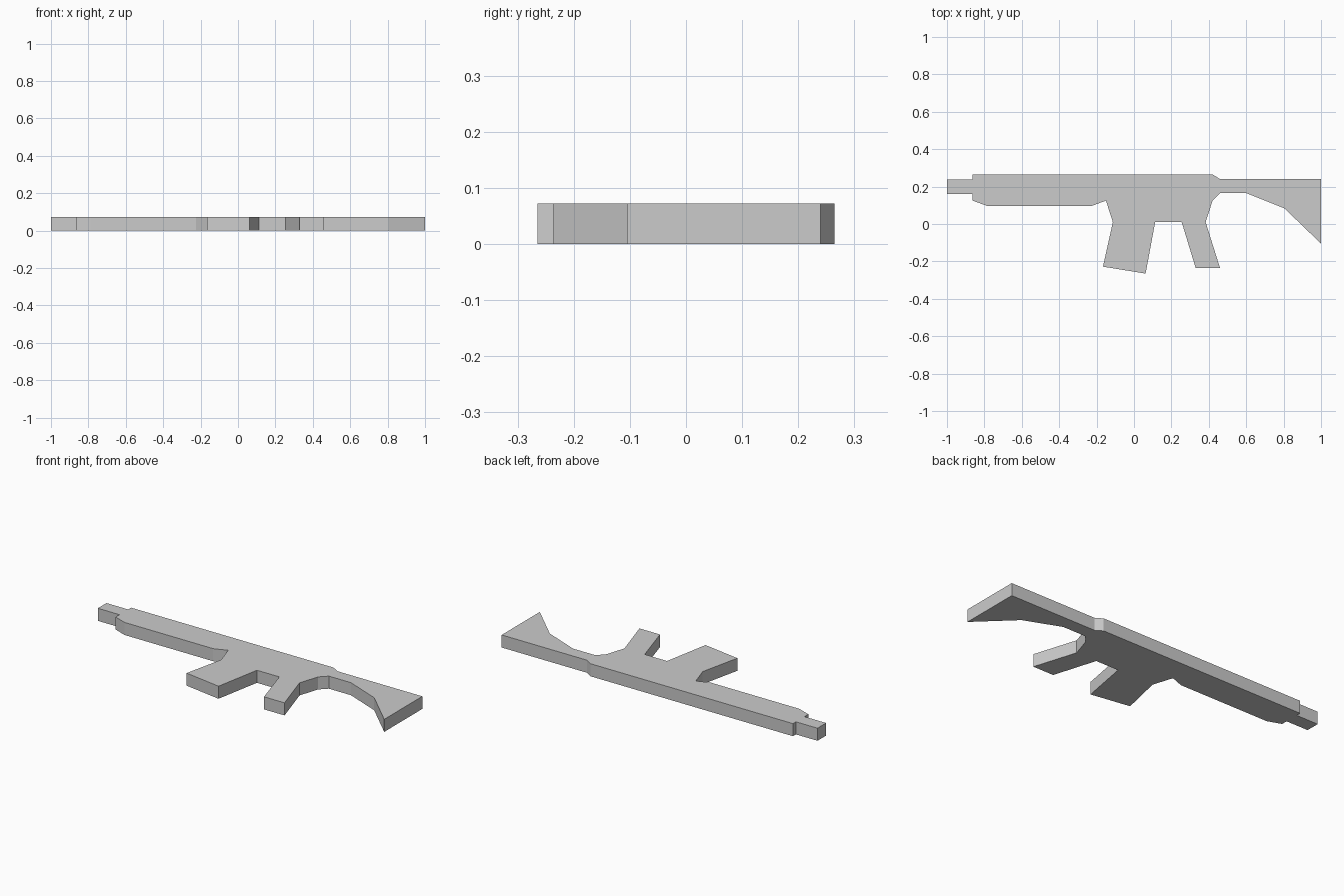
import bpy
import bmesh

cube = bpy.data.objects.get("Cube")
if cube:
    bpy.data.objects.remove(cube, do_unlink=True)

THICKNESS = 0.072

# Single flat grey
grey = bpy.data.materials.new("light grey")
grey.use_nodes = True
colour = (0.6, 0.6, 0.6, 1)
grey.diffuse_color = colour
grey.node_tree.nodes["Principled BSDF"].inputs["Base Color"].default_value = colour

# Outline sections, running counter-clockwise from the muzzle
muzzle = [(-1, 0.238), (-1, 0.16), (-0.863, 0.16)]
handguard = [(-0.863, 0.125), (-0.786, 0.097), (-0.225, 0.097), (-0.15, 0.125)]
magazine = [(-0.113, 0.01), (-0.166, -0.228), (0.062, -0.265), (0.113, 0.01)]
grip = [(0.255, 0.01), (0.33, -0.236), (0.46, -0.236), (0.383, 0.01)]
stock = [(0.42, 0.125), (0.46, 0.165), (0.6, 0.165), (0.805, 0.083),
         (1, -0.105), (1, 0.24), (0.46, 0.24)]
receiver_top = [(0.42, 0.265), (-0.863, 0.265), (-0.863, 0.238)]
outline = muzzle + handguard + magazine + grip + stock + receiver_top

# Extrude the outline into a flat slab
bm = bmesh.new()
base = bm.faces.new([bm.verts.new((x, y, 0)) for x, y in outline])
slab = bmesh.ops.extrude_face_region(bm, geom=[base], use_keep_orig=True)
top = [v for v in slab["geom"] if isinstance(v, bmesh.types.BMVert)]
bmesh.ops.translate(bm, verts=top, vec=(0, 0, THICKNESS))
bmesh.ops.recalc_face_normals(bm, faces=bm.faces)

# Split the large concave caps cleanly
caps = [f for f in bm.faces if len(f.verts) > 4]
bmesh.ops.triangulate(bm, faces=caps, ngon_method="EAR_CLIP")

mesh = bpy.data.meshes.new("rifle_body")
bm.to_mesh(mesh)
bm.free()
mesh.materials.append(grey)
body = bpy.data.objects.new("rifle_body", mesh)
bpy.context.collection.objects.link(body)
